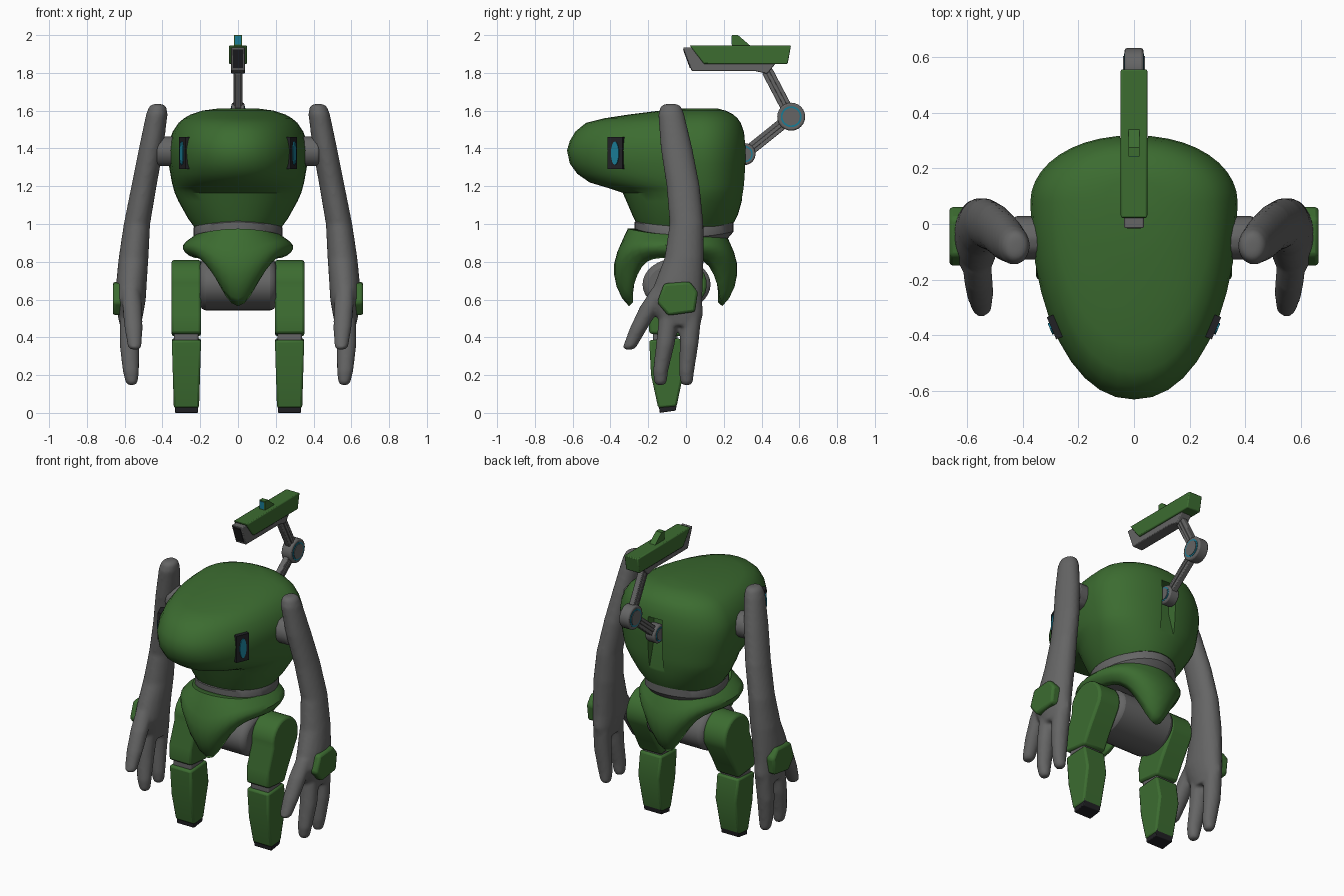
import bpy, bmesh
from math import sin, cos, pi, hypot, radians
from mathutils import Matrix

if "Cube" in bpy.data.objects:
    bpy.data.objects.remove(bpy.data.objects["Cube"])


def material(name, rgb):
    m = bpy.data.materials.new(name)
    m.diffuse_color = (*rgb, 1)
    m.use_nodes = True
    m.node_tree.nodes["Principled BSDF"].inputs["Base Color"].default_value = m.diffuse_color
    return m


GREEN = material("green", (0.045, 0.15, 0.03))
GREY = material("grey", (0.13, 0.13, 0.13))
BLACK = material("black", (0.015, 0.015, 0.018))
BLUE = material("blue", (0.01, 0.2, 0.3))


def add_loft(bm, rings, caps=True):
    vs = [[bm.verts.new(p) for p in r] for r in rings]
    n = len(vs[0])
    for a, b in zip(vs, vs[1:]):
        for i in range(n):
            bm.faces.new((a[i], a[(i + 1) % n], b[(i + 1) % n], b[i]))
    if caps:
        bm.faces.new(vs[0])
        bm.faces.new(vs[-1])


def finish(name, bm, mat, mirror=False, bevel=0):
    bmesh.ops.recalc_face_normals(bm, faces=bm.faces)
    me = bpy.data.meshes.new(name)
    bm.to_mesh(me)
    bm.free()
    ob = bpy.data.objects.new(name, me)
    bpy.context.collection.objects.link(ob)
    me.materials.append(mat)
    if bevel:
        m = ob.modifiers.new("bevel", "BEVEL")
        m.width, m.segments, m.limit_method = bevel, 2, "ANGLE"
    if mirror:
        ob.modifiers.new("mirror", "MIRROR")
    return ob


def loft(name, rings, mat, caps=True):
    bm = bmesh.new()
    add_loft(bm, rings, caps)
    return finish(name, bm, mat)


def prism(name, profile, x0, x1, mat, mirror=False, bevel=0):
    """Side-view (y, z) profile extruded from x0 to x1."""
    bm = bmesh.new()
    add_loft(bm, [[(x, y, z) for y, z in profile] for x in (x0, x1)])
    return finish(name, bm, mat, mirror, bevel)


def oval(y, z, ry, rz, n=24):
    return [(y + ry * cos(2 * pi * i / n), z + rz * sin(2 * pi * i / n)) for i in range(n)]


def bar(p, q, h):
    dy, dz = q[0] - p[0], q[1] - p[1]
    k = h / hypot(dy, dz)
    ny, nz = -dz * k, dy * k
    return [(p[0] + ny, p[1] + nz), (q[0] + ny, q[1] + nz), (q[0] - ny, q[1] - nz), (p[0] - ny, p[1] - nz)]


N = 40
ANG = [2 * pi * i / N for i in range(N)]


# Head-torso shell: z, half width, front y, back y
def torso_ring(z, w, yf, yb):
    k = min(1, (z - 0.97) / 0.2)
    yc, pts = 0.08 * k, []
    for a in ANG:
        s, c = sin(a), cos(a)
        x = w * (abs(s) ** 0.94) * (1 if s > 0 else -1)
        y = yc + c * ((yb - yc) if c > 0 else (yc - yf))
        pts.append((x, y, z + 0.035 * c * c * max(0, 1 - k * 1.5)))
    return pts


torso = loft("torso", [torso_ring(*r) for r in (
    (0.975, 0.225, -0.265, 0.255), (1.03, 0.265, -0.285, 0.275), (1.12, 0.315, -0.315, 0.295),
    (1.165, 0.335, -0.335, 0.303), (1.19, 0.342, -0.41, 0.307), (1.22, 0.35, -0.51, 0.31),
    (1.265, 0.358, -0.575, 0.313), (1.32, 0.368, -0.615, 0.316), (1.39, 0.372, -0.63, 0.318),
    (1.44, 0.364, -0.615, 0.314), (1.49, 0.345, -0.585, 0.306), (1.535, 0.315, -0.53, 0.29),
    (1.56, 0.285, -0.43, 0.272), (1.58, 0.25, -0.3, 0.25), (1.6, 0.19, -0.14, 0.21),
    (1.612, 0.1, 0.0, 0.165))], GREEN)

# Slot in the back for the gun arm
cutter = prism("slot_cutter", [(0.25, 1.46), (0.4, 1.46), (0.4, 1.12), (0.3, 1.12), (0.25, 1.3)], -0.05, 0.05, GREEN)
mod = torso.modifiers.new("slot", "BOOLEAN")
mod.operation, mod.object, mod.solver = "DIFFERENCE", cutter, "EXACT"
bpy.context.view_layer.objects.active = torso
bpy.ops.object.modifier_apply(modifier="slot")
bpy.data.objects.remove(cutter)

# Eyes set into the cheeks
turn = Matrix.Translation((0.285, -0.37, 0)) @ Matrix.Rotation(radians(-23), 4, "Z")
for name, prof, x1, mat in (
        ("eye_panel", [(-0.043, 1.29), (0.043, 1.29), (0.043, 1.46), (-0.043, 1.46)], 0.012, BLACK),
        ("eye_lens", oval(0, 1.375, 0.022, 0.062, 16), 0.018, BLUE)):
    prism(name, prof, -0.04, x1, mat, True).data.transform(turn)

# Waist collar
loft("waist_collar", [[(rx * sin(a), -0.01 + ry * cos(a), z + 0.03 * cos(a) ** 2) for a in ANG]
                      for z, rx, ry in ((0.88, 0.2, 0.22), (0.93, 0.235, 0.262), (0.98, 0.235, 0.262),
                                        (1.02, 0.21, 0.23))], GREY)

# Pelvis shell with front and rear flaps
rings = []
for t, f in ((0, 0.6), (0, 0.78), (0.12, 0.85), (0.3, 0.95), (0.45, 1), (0.6, 1), (0.75, 0.96), (0.9, 0.87), (1, 0.76)):
    ring = []
    for a in ANG:
        c = cos(a)
        top = 0.945 + 0.03 * c * c
        low = 0.82 - 0.255 * abs(c) ** 5
        g = f + 0.04 * t * (1 - abs(c))
        ring.append((0.285 * g * sin(a), -0.055 + 0.325 * g * c, top + (low - top) * t))
    rings.append(ring)
pelvis = loft("pelvis_shell", rings, GREEN, caps=False)
solid = pelvis.modifiers.new("thickness", "SOLIDIFY")
solid.thickness, solid.offset = 0.03, -1

# Hip drum and legs
prism("hip_drum", oval(-0.05, 0.68, 0.18, 0.138, 32), -0.2, 0.2, GREY, bevel=0.03)
thigh = [(-0.02 + 0.13 * cos(radians(a)), 0.68 + 0.13 * sin(radians(a))) for a in range(-20, 191, 15)]
prism("thigh", thigh + [(-0.2, 0.52), (-0.195, 0.42), (-0.03, 0.405), (0.02, 0.5)], 0.195, 0.352, GREEN, True, 0.014)
prism("knee", bar((-0.11, 0.46), (-0.11, 0.34), 0.065), 0.21, 0.338, GREY, True, 0.01)
bm = bmesh.new()
shin = [(-0.195, 0.385), (-0.03, 0.395), (-0.005, 0.25), (-0.05, 0.033), (-0.147, 0.025), (-0.185, 0.2)]
add_loft(bm, [[(0.273 + s * (0.066 + 0.03 * z), y, z) for y, z in shin] for s in (-1, 1)])
finish("shin", bm, GREEN, True, 0.012)
prism("foot_sole", [(-0.14, 0), (-0.055, 0.012), (-0.045, 0.06), (-0.145, 0.06)], 0.212, 0.334, BLACK, True, 0.004)


# Arms: limb and three fingers blended into one skin; x, y, z, x radius, y radius
def tube(bm, pts, n=20):
    add_loft(bm, [[(x + rx * cos(2 * pi * i / n), y + ry * sin(2 * pi * i / n), z) for i in range(n)]
                  for x, y, z, rx, ry in pts])


bm = bmesh.new()
tube(bm, [(0.425, -0.08, 1.635, 0.025, 0.035), (0.425, -0.08, 1.622, 0.046, 0.055), (0.43, -0.078, 1.58, 0.057, 0.069),
          (0.46, -0.05, 1.4, 0.065, 0.084), (0.498, -0.015, 1.2, 0.067, 0.088), (0.535, 0.003, 1.0, 0.07, 0.09),
          (0.553, -0.01, 0.82, 0.079, 0.104), (0.563, -0.035, 0.7, 0.081, 0.125), (0.568, -0.055, 0.6, 0.08, 0.142),
          (0.57, -0.035, 0.52, 0.068, 0.125), (0.57, -0.025, 0.46, 0.055, 0.1)])
tube(bm, [(0.567, -0.12, 0.66, 0.05, 0.06), (0.56, -0.19, 0.56, 0.052, 0.055), (0.553, -0.25, 0.45, 0.048, 0.047),
          (0.547, -0.298, 0.35, 0.036, 0.036), (0.545, -0.303, 0.335, 0.022, 0.025)])
for y0, y1, x1 in ((-0.085, -0.135, 0.563), (0.03, 0.003, 0.563)):
    tube(bm, [(0.57, y0, 0.54, 0.055, 0.055), (0.575, (y0 + y1) / 2, 0.36, 0.052, 0.049),
              (x1 + 0.004, y1, 0.22, 0.043, 0.04), (x1, y1, 0.165, 0.033, 0.034), (x1, y1, 0.147, 0.02, 0.022)])
arm = finish("arm", bm, GREY)
rem = arm.modifiers.new("blend", "REMESH")
rem.mode, rem.voxel_size, rem.use_smooth_shade = "VOXEL", 0.011, True
smooth = arm.modifiers.new("soften", "SMOOTH")
smooth.factor, smooth.iterations = 0.5, 4
arm.modifiers.new("mirror", "MIRROR")
prism("shoulder_joint", oval(-0.05, 1.385, 0.078, 0.08, 12), 0.3, 0.43, GREY, True, 0.01)
prism("hand_plate", [(-0.116, 0.685), (0.02, 0.695), (0.063, 0.64), (0.048, 0.535), (-0.095, 0.515), (-0.153, 0.585)],
      0.6, 0.663, GREEN, True, 0.014)

# Folding gun arm: joints with blue rings, ridged struts
LOW, ELBOW, TOP = (0.31, 1.37), (0.557, 1.568), (0.43, 1.81)
for name, (y, z), r in (("base_joint", LOW, 0.058), ("elbow_joint", ELBOW, 0.074)):
    prism(name, oval(y, z, r, r), -0.034, 0.034, GREY, bevel=0.008)
    prism(name + "_ring", oval(y, z, r * 0.75, r * 0.75), -0.036, 0.036, BLUE)
    prism(name + "_hub", oval(y, z, r * 0.62, r * 0.62), -0.039, 0.039, GREY)
for name, p, q in (("lower_strut", LOW, ELBOW), ("upper_strut", ELBOW, TOP)):
    prism(name, bar(p, q, 0.03), -0.017, 0.017, GREY, bevel=0.004)
    prism(name + "_ridge", bar(p, q, 0.01), -0.023, 0.023, GREY, bevel=0.003)

# Gun: grey body, dark muzzle, green shroud and sight
prism("gun_body", [(-0.016, 1.935), (0.03, 1.81), (0.365, 1.81), (0.43, 1.795), (0.475, 1.85), (0.475, 1.935)],
      -0.036, 0.036, GREY, bevel=0.005)
prism("gun_muzzle", [(-0.016, 1.924), (0.02, 1.826), (0.1, 1.826), (0.1, 1.924)], -0.026, 0.026, BLACK)
prism("gun_shroud", [(0.02, 1.945), (0.556, 1.945), (0.538, 1.847), (0.095, 1.847)], -0.048, 0.048, GREEN, bevel=0.006)
prism("gun_sight", [(0.243, 1.93), (0.243, 2.0), (0.275, 2.0), (0.345, 1.94)], -0.02, 0.02, GREEN)
prism("sight_lens", [(0.24, 1.95), (0.24, 1.995), (0.25, 1.995), (0.25, 1.95)], -0.015, 0.015, BLUE)

# Smooth shading with crisp edges
bpy.ops.object.select_all(action="SELECT")
bpy.context.view_layer.objects.active = torso
bpy.ops.object.shade_smooth_by_angle(angle=radians(35))
